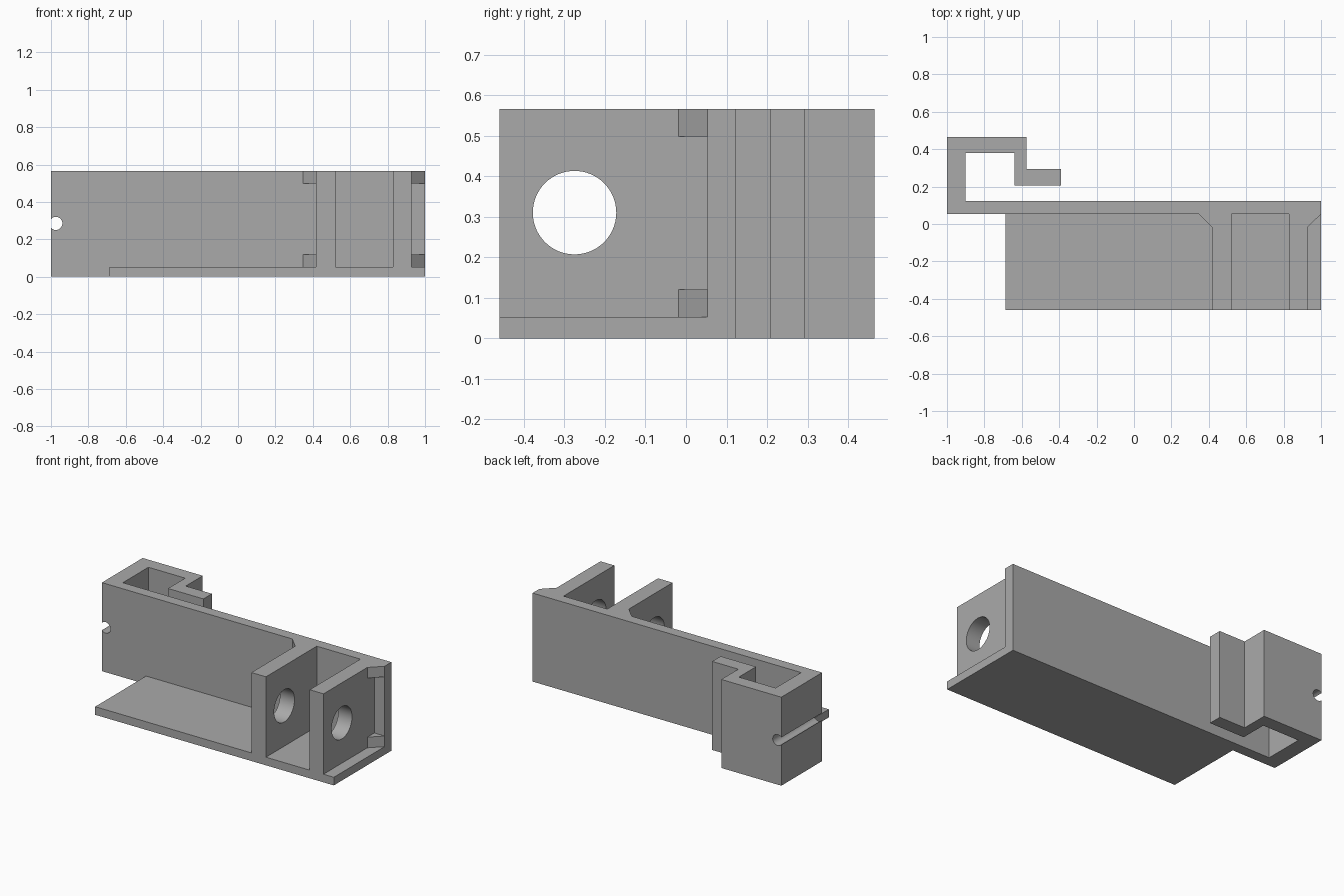
import bpy
import bmesh
import math
from mathutils import Matrix

default = bpy.data.objects.get("Cube")
if default:
    bpy.data.objects.remove(default, do_unlink=True)

HEIGHT = 0.566
FLOOR = 0.052      # base plate thickness
FRONT = -0.46
WALL = 0.053       # front face of the wall
WALL_BACK = 0.122

grey = bpy.data.materials.new("plain grey")
grey.use_nodes = True
colour = (0.4, 0.4, 0.4, 1)
grey.diffuse_color = colour
grey.node_tree.nodes["Principled BSDF"].inputs["Base Color"].default_value = colour


def finish(name, bm):
    bmesh.ops.recalc_face_normals(bm, faces=bm.faces)
    mesh = bpy.data.meshes.new(name)
    bm.to_mesh(mesh)
    bm.free()
    mesh.materials.append(grey)
    obj = bpy.data.objects.new(name, mesh)
    bpy.context.collection.objects.link(obj)
    return obj


def prism(name, outline, low, high):
    """Extrude a plan outline upwards from low to high."""
    bm = bmesh.new()
    face = bm.faces.new([bm.verts.new((x, y, low)) for x, y in outline])
    top = bmesh.ops.extrude_face_region(bm, geom=[face])["geom"]
    verts = [v for v in top if isinstance(v, bmesh.types.BMVert)]
    bmesh.ops.translate(bm, verts=verts, vec=(0, 0, high - low))
    return finish(name, bm)


def block(name, x0, x1, y0, y1, low, high):
    return prism(name, [(x0, y0), (x1, y0), (x1, y1), (x0, y1)], low, high)


def drill(obj, centre, radius, axis):
    """Cut a round hole along the given axis."""
    bm = bmesh.new()
    turn = Matrix.Rotation(math.pi / 2, 4, "Y" if axis == "X" else "X")
    bmesh.ops.create_cone(bm, cap_ends=True, segments=64, radius1=radius,
                          radius2=radius, depth=1.5,
                          matrix=Matrix.Translation(centre) @ turn)
    cutter = finish("hole_cutter", bm)
    cutter.hide_render = True
    cut = obj.modifiers.new("round_hole", "BOOLEAN")
    cut.operation = "DIFFERENCE"
    cut.solver = "EXACT"
    cut.object = cutter
    bpy.ops.object.select_all(action="DESELECT")
    bpy.context.view_layer.objects.active = obj
    obj.select_set(True)
    bpy.ops.object.modifier_apply(modifier=cut.name)
    bpy.data.objects.remove(cutter, do_unlink=True)
    bpy.ops.object.shade_smooth_by_angle(angle=math.radians(30))


# Long wall with the hooked clip folded round its right end
wall = prism("wall_and_hook", [
    (-1, WALL), (1, WALL), (1, WALL_BACK), (-0.9, WALL_BACK),
    (-0.9, 0.38), (-0.64, 0.38), (-0.64, 0.207), (-0.39, 0.207),
    (-0.39, 0.293), (-0.575, 0.293), (-0.575, 0.465), (-1, 0.465),
], 0, HEIGHT)
drill(wall, (-0.974, 0.2, 0.285), 0.035, "Y")

# Base plate
block("base_plate", -0.688, 1, FRONT, WALL, 0, FLOOR)

# Two upright panels with a round hole, each braced by two corner gussets
for side, x0, x1 in (("right", 0.417, 0.52), ("left", 0.829, 0.927)):
    panel = block(side + "_panel", x0, x1, FRONT, WALL, FLOOR, HEIGHT)
    drill(panel, (x0, -0.275, 0.31), 0.103, "X")
    root, tip = (x0, x0 - 0.07) if side == "right" else (x1, 1)
    outline = [(root, WALL), (tip, WALL), (root, -0.018)]
    for level, low in (("lower", FLOOR), ("upper", HEIGHT - 0.068)):
        prism(f"{side}_{level}_gusset", outline, low, low + 0.068)
